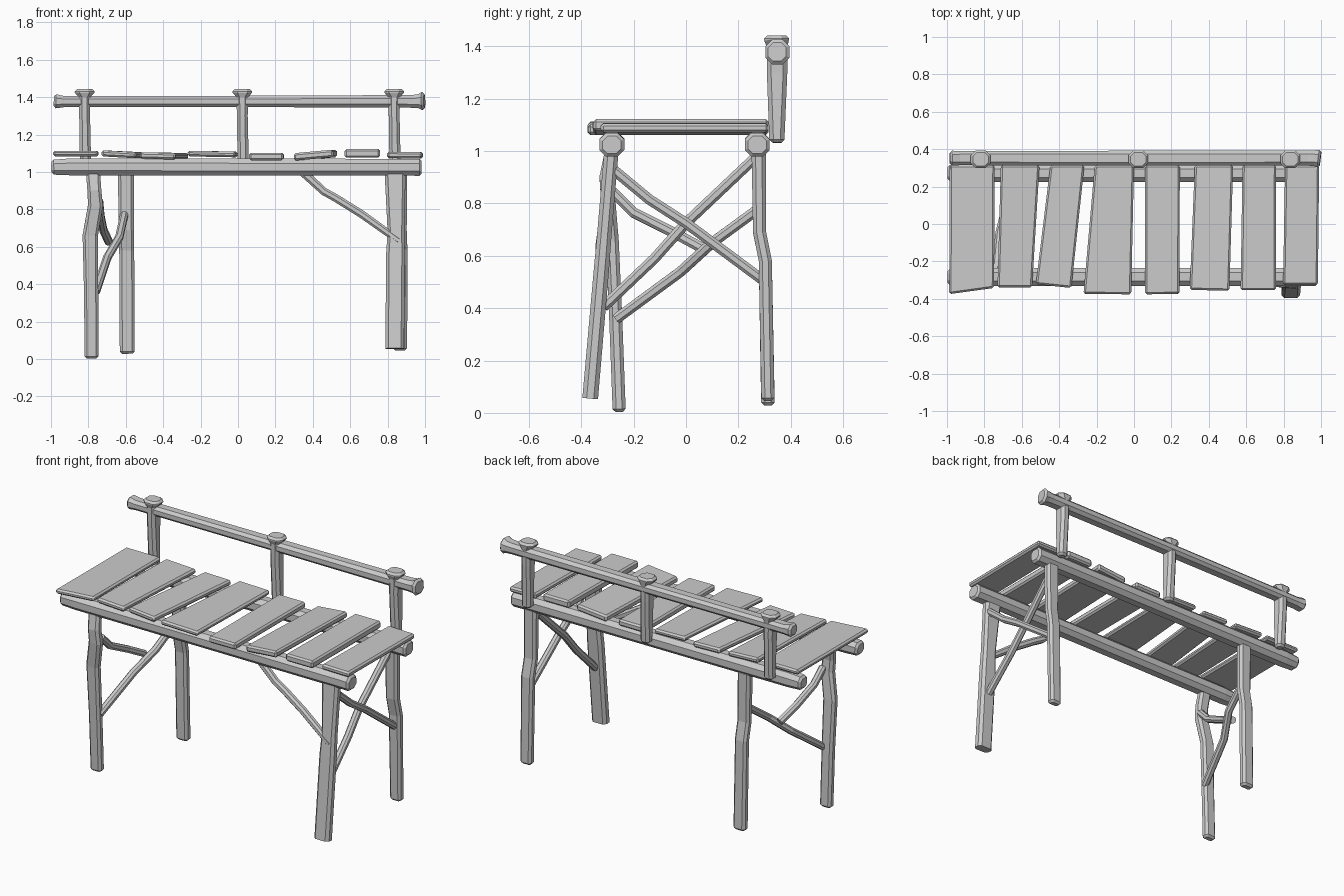
import bpy, bmesh
from mathutils import Vector


def finish(name, bm):
    bmesh.ops.recalc_face_normals(bm, faces=bm.faces)
    mesh = bpy.data.meshes.new(name)
    bm.to_mesh(mesh)
    bm.free()
    ob = bpy.data.objects.new(name, mesh)
    bpy.context.collection.objects.link(ob)
    return ob


def timber(name, path, side=(1, 0, 0), tip=0.012):
    """Eight-sided hewn timber; path rows are x, y, z, width along side, depth."""
    pts = [Vector(p[:3]) for p in path]
    n = len(pts)
    rings = []
    for i, p in enumerate(pts):
        t = (pts[min(i + 1, n - 1)] - pts[max(i - 1, 0)]).normalized()
        s = Vector(side)
        u = (s - t * s.dot(t)).normalized()
        v = t.cross(u)
        w, d = path[i][3] / 2, path[i][4] / 2
        row = [(p, w, d)]
        if tip and i == 0:
            row = [(p, w - tip, d - tip), (p + t * tip, w, d)]
        elif tip and i == n - 1:
            row = [(p - t * tip, w, d), (p, w - tip, d - tip)]
        for c, a, b in row:
            k = 0.55 * min(a, b)
            prof = [(a, b - k), (a - k, b), (k - a, b), (-a, b - k),
                    (-a, k - b), (k - a, -b), (a - k, -b), (a, k - b)]
            rings.append([c + u * x + v * y for x, y in prof])
    bm = bmesh.new()
    vr = [[bm.verts.new(c) for c in r] for r in rings]
    for r0, r1 in zip(vr, vr[1:]):
        for j in range(8):
            k = (j + 1) % 8
            bm.faces.new((r0[j], r0[k], r1[k], r1[j]))
    bm.faces.new(vr[0])
    bm.faces.new(vr[-1])
    return finish(name, bm)


def plank(name, bl, br, fl, fr, yl, yr, zl, zr, h):
    """Skewed board: back/front x pairs, front y pair, bottom z left/right."""
    bm = bmesh.new()
    base = [(bl, 0.315, zl), (br, 0.315, zr), (fr, yr, zr), (fl, yl, zl)]
    lo = [bm.verts.new(c) for c in base]
    hi = [bm.verts.new((x, y, z + h)) for x, y, z in base]
    bm.faces.new(lo)
    bm.faces.new(hi)
    for j in range(4):
        k = (j + 1) % 4
        bm.faces.new((lo[j], lo[k], hi[k], hi[j]))
    bmesh.ops.bevel(bm, geom=bm.edges[:], offset=0.01, segments=1,
                    affect='EDGES', profile=0.5)
    return finish(name, bm)


# Seat beams
for name, y in (("front_beam", -0.283), ("back_beam", 0.272)):
    timber(name, [(-0.997, y, 1.025, 0.085, 0.08), (-0.9, y, 1.027, 0.095, 0.09),
                  (0.9, y, 1.025, 0.095, 0.09), (0.982, y, 1.024, 0.095, 0.09)], (0, 1, 0))

# Seat planks
boards = [
    (-0.985, -0.745, -0.988, -0.748, -0.375, -0.342, 1.083, 1.083, 0.03),
    (-0.712, -0.505, -0.73, -0.545, -0.34, -0.34, 1.083, 1.073, 0.032),
    (-0.447, -0.265, -0.525, -0.335, -0.322, -0.342, 1.071, 1.066, 0.034),
    (-0.21, 0.0, -0.27, -0.015, -0.374, -0.376, 1.083, 1.078, 0.03),
    (0.06, 0.245, 0.06, 0.243, -0.376, -0.374, 1.062, 1.062, 0.04),
    (0.325, 0.53, 0.298, 0.51, -0.352, -0.357, 1.06, 1.079, 0.04),
    (0.58, 0.76, 0.57, 0.758, -0.354, -0.354, 1.076, 1.076, 0.046),
    (0.808, 0.99, 0.797, 0.983, -0.326, -0.326, 1.074, 1.071, 0.034),
]
for i, b in enumerate(boards):
    plank(f"seat_plank_{i + 1}", *b)

# Back rail with flared right end
timber("back_rail", [(-0.985, 0.352, 1.378, 0.08, 0.075), (-0.93, 0.352, 1.376, 0.075, 0.06),
                     (0, 0.352, 1.377, 0.08, 0.06), (0.93, 0.352, 1.377, 0.08, 0.068),
                     (0.965, 0.352, 1.378, 0.084, 0.075), (0.997, 0.348, 1.379, 0.094, 0.095)],
       (0, 1, 0))

# Back rail posts with spread tops
for i, x in enumerate((-0.82, 0.023, 0.835)):
    timber(f"back_post_{i + 1}", [(x + 0.005, 0.347, 1.032, 0.06, 0.058), (x, 0.348, 1.3, 0.058, 0.078),
                                  (x, 0.348, 1.4, 0.062, 0.08), (x, 0.346, 1.425, 0.106, 0.095),
                                  (x, 0.346, 1.442, 0.106, 0.095)])

# Legs, bent like natural branches
timber("front_left_leg", [(-0.783, -0.255, 0.003, 0.075, 0.05), (-0.785, -0.268, 0.35, 0.076, 0.05),
                          (-0.79, -0.282, 0.66, 0.082, 0.05), (-0.762, -0.298, 0.82, 0.08, 0.055),
                          (-0.768, -0.303, 0.9, 0.075, 0.055), (-0.775, -0.285, 1.0, 0.075, 0.05)])
timber("back_left_leg", [(-0.592, 0.313, 0.028, 0.08, 0.052), (-0.595, 0.303, 0.58, 0.08, 0.05),
                         (-0.597, 0.281, 0.69, 0.08, 0.05), (-0.6, 0.278, 1.0, 0.085, 0.055)])
timber("front_right_leg", [(0.838, -0.366, 0.055, 0.1, 0.06), (0.842, -0.322, 0.56, 0.1, 0.058),
                           (0.845, -0.312, 0.68, 0.09, 0.055), (0.84, -0.285, 1.0, 0.112, 0.055)], tip=0)
timber("back_right_leg", [(0.867, 0.313, 0.045, 0.075, 0.05), (0.866, 0.303, 0.58, 0.08, 0.05),
                          (0.862, 0.281, 0.69, 0.08, 0.05), (0.862, 0.278, 1.0, 0.085, 0.055)])

# Cross braces between the leg pairs
braces = {
    "left_long_brace": [(-0.76, -0.265, 0.36), (-0.7, -0.02, 0.54), (-0.635, 0.1, 0.65), (-0.605, 0.285, 0.785)],
    "left_short_brace": [(-0.742, -0.28, 0.845), (-0.735, -0.2, 0.765), (-0.72, -0.05, 0.69), (-0.69, 0.07, 0.625)],
    "right_falling_brace": [(0.865, -0.285, 0.935), (0.865, -0.14, 0.815), (0.866, 0, 0.725), (0.866, 0.29, 0.51)],
    "right_rising_brace": [(0.84, -0.315, 0.405), (0.835, -0.12, 0.59), (0.83, 0, 0.725), (0.845, 0.275, 0.985)],
}
for name, pts in braces.items():
    timber(name, [(*p, 0.042, 0.04) for p in pts], tip=0)

# Front corner brace from right leg to beam
timber("front_corner_brace", [(0.86, -0.325, 0.632, 0.042, 0.038), (0.66, -0.305, 0.775, 0.042, 0.042),
                              (0.52, -0.292, 0.862, 0.042, 0.042), (0.46, -0.288, 0.895, 0.042, 0.042),
                              (0.345, -0.283, 1.0, 0.042, 0.045)], (0, 1, 0), tip=0)
